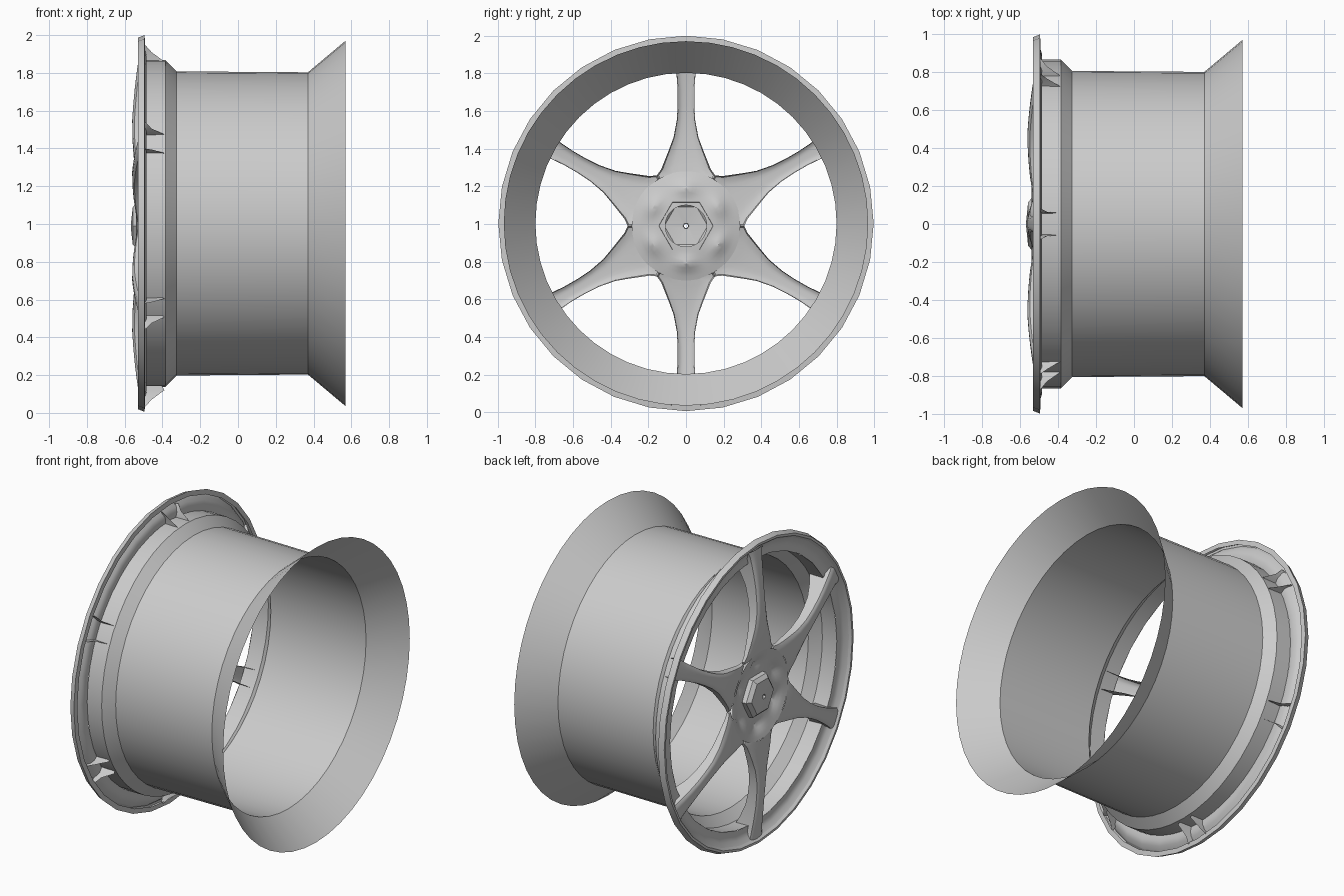
import bpy
import math
from math import cos, sin, pi, radians

cube = bpy.data.objects.get("Cube")
if cube:
    bpy.data.objects.remove(cube, do_unlink=True)

# One painted metal colour for the whole wheel
metal = bpy.data.materials.new("grey_metal")
metal.use_nodes = True
GREY = (0.6, 0.6, 0.6, 1)
metal.diffuse_color = GREY
metal.node_tree.nodes["Principled BSDF"].inputs["Base Color"].default_value = GREY

RIM_Z, HUB_Z = 1.003, 0.99


def grid_object(name, rows, closed=False, angle=30):
    """Skin a grid of points; closed joins the end of each row to its start."""
    n = len(rows[0])
    faces = []
    for i in range(len(rows) - 1):
        for j in range(n if closed else n - 1):
            k = (j + 1) % n
            faces.append((i * n + j, i * n + k, (i + 1) * n + k, (i + 1) * n + j))
    mesh = bpy.data.meshes.new(name)
    mesh.from_pydata([p for row in rows for p in row], [], faces)
    mesh.update()
    mesh.materials.append(metal)
    obj = bpy.data.objects.new(name, mesh)
    bpy.context.collection.objects.link(obj)
    bpy.ops.object.select_all(action='DESELECT')
    obj.select_set(True)
    bpy.context.view_layer.objects.active = obj
    bpy.ops.object.shade_smooth_by_angle(angle=radians(angle))
    return obj


def lathe(name, profile, sides, z, angle=30):
    """Turn an (x, radius) profile about the wheel axis."""
    rows = [[(x, r * cos(2 * pi * j / sides), z + r * sin(2 * pi * j / sides))
             for j in range(sides)] for x, r in profile]
    return grid_object(name, rows, True, angle)


def interpolate(table, s):
    """Smoothly read a value from (position, value) pairs."""
    for (a, va), (b, vb) in zip(table, table[1:]):
        if s <= b:
            u = max(0, (s - a) / (b - a))
            return va + (vb - va) * u
    return table[-1][1]


# Barrel with stepped front seat and open flared rear
lathe("barrel", [(-0.49, 0.865), (-0.385, 0.865), (-0.325, 0.805),
                 (0.37, 0.80), (0.57, 0.968)], 48, RIM_Z)

# Front lip, flange and the groove behind it
lathe("front_lip", [(-0.515, 0.955), (-0.53, 0.968), (-0.53, 0.983),
                    (-0.495, 0.997), (-0.492, 0.965)], 32, RIM_Z)
lathe("front_flange", [(-0.515, 0.955), (-0.495, 0.93), (-0.485, 0.90),
                       (-0.49, 0.865)], 32, RIM_Z)

# Dished hub plate with six shallow dimples in line with the spokes
hub_rows = []
for i in range(9):
    r = 0.11 + 0.18 * i / 8
    row = []
    for j in range(72):
        a = 2 * pi * j / 72
        off = (a - pi / 6 + pi / 6) % (pi / 3) - pi / 6
        dimple = math.exp(-((r - 0.2) / 0.035) ** 2 - (off / 0.28) ** 2)
        x = -0.505 - 0.035 * (i / 8) ** 1.5 + 0.022 * dimple
        row.append((x, r * cos(a), HUB_Z + r * sin(a)))
    hub_rows.append(row)
grid_object("hub_plate", hub_rows, True)

# Six-sided centre cap with a pinhole
lathe("centre_cap", [(-0.495, 0.145), (-0.535, 0.14), (-0.557, 0.115),
                     (-0.567, 0.016), (-0.545, 0.012)], 6, HUB_Z, 20)

# Spoke stations: centre distance, edge distance, half width
STATIONS = [(0.29, 0.251, 0.145), (0.32, 0.268, 0.155), (0.345, 0.30, 0.132),
            (0.38, 0.35, 0.112), (0.42, 0.40, 0.092), (0.48, 0.47, 0.066),
            (0.56, 0.56, 0.049), (0.64, 0.64, 0.044), (0.72, 0.72, 0.044),
            (0.80, 0.80, 0.050), (0.87, 0.87, 0.057), (0.92, 0.92, 0.064),
            (0.955, 0.955, 0.080)]
FRONT = [(0.25, -0.537), (0.35, -0.551), (0.45, -0.559), (0.56, -0.560),
         (0.68, -0.552), (0.80, -0.538), (0.96, -0.515)]
BACK = [(0.25, -0.515), (0.42, -0.505), (0.60, -0.49), (0.75, -0.455),
        (0.87, -0.39), (0.94, -0.485), (0.96, -0.49)]
ACROSS = 8


def spoke(name, direction):
    """Domed front face with two side walls, open at the back."""
    rows = []
    for centre, edge, half in STATIONS:
        section = []
        for j in range(ACROSS + 1):
            t = 2 * j / ACROSS - 1
            s = centre + (edge - centre) * t * t
            section.append((interpolate(FRONT, s) + 0.012 * t ** 4, s, half * t * 0.94))
        back = interpolate(BACK, edge)
        section.insert(0, (back, edge, -half))
        section.append((back, edge, half))
        rows.append([(x, s * cos(direction) - w * sin(direction),
                      HUB_Z + s * sin(direction) + w * cos(direction))
                     for x, s, w in section])
    grid_object(name, rows, angle=40)


for k in range(6):
    spoke(f"spoke_{k + 1}", radians(30 + 60 * k))
